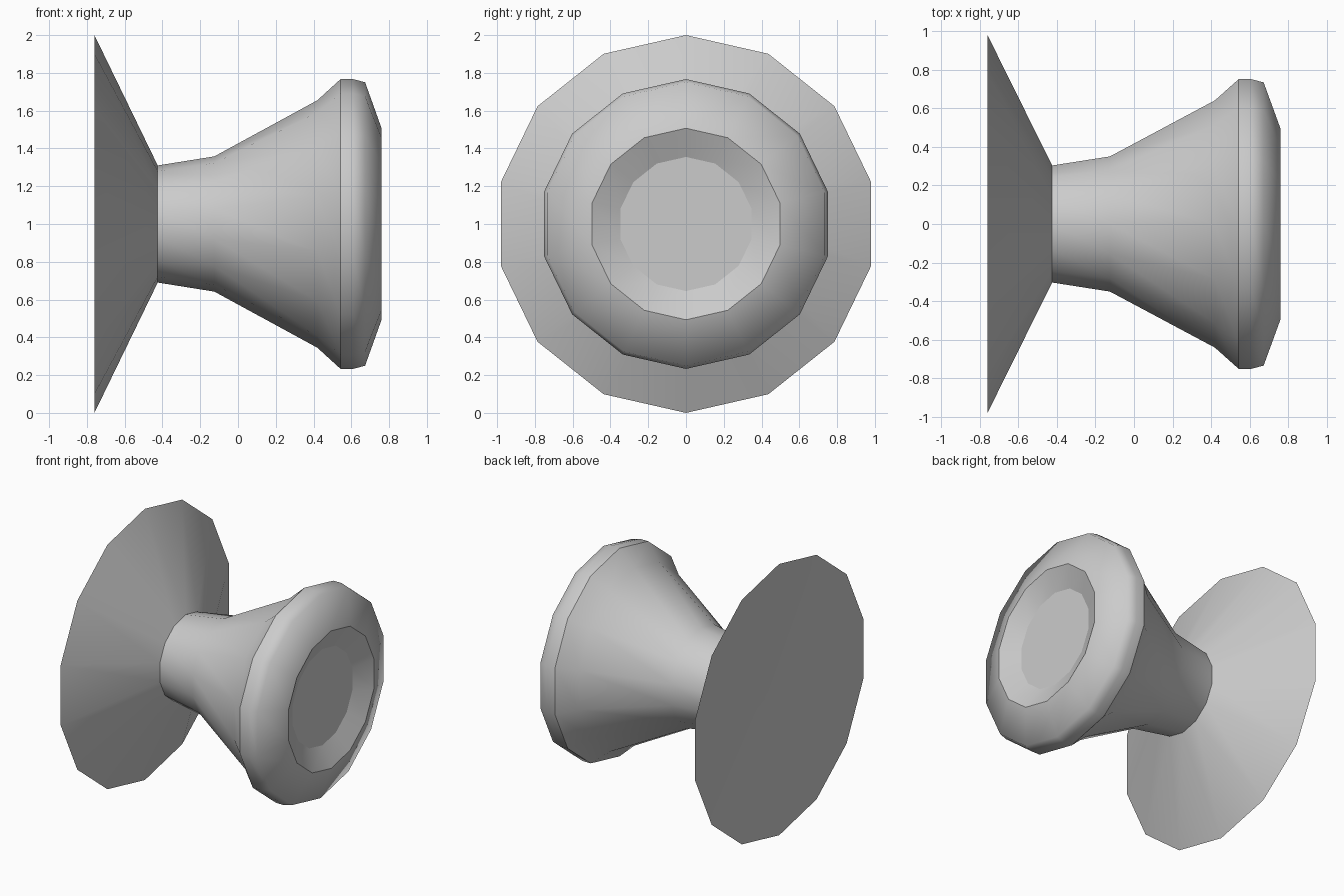
import bpy
import math

if "Cube" in bpy.data.objects:
    bpy.data.objects.remove(bpy.data.objects["Cube"])

SIDES = 14
AXIS_Z = 1.0


def lathe(name, profile, cap=None):
    """Revolve (x, radius) points round the horizontal axis; cap = 'first' or 'last' ring."""
    verts, faces = [], []
    for x, r in profile:
        for i in range(SIDES):
            a = 2 * math.pi * i / SIDES
            verts.append((x, 1.005 * r * math.sin(a), AXIS_Z + r * math.cos(a)))
    for k in range(len(profile) - 1):
        for i in range(SIDES):
            j = (i + 1) % SIDES
            a, b = k * SIDES, (k + 1) * SIDES
            faces.append((a + i, a + j, b + j, b + i))
    smooth = [True] * len(faces)

    # flat end cap on its own vertices keeps its edge crisp
    if cap:
        k = 0 if cap == 'first' else len(profile) - 1
        start = len(verts)
        verts += verts[k * SIDES:(k + 1) * SIDES]
        ring = list(range(start, start + SIDES))
        faces.append(ring[::-1] if cap == 'first' else ring)
        smooth.append(False)

    mesh = bpy.data.meshes.new(name)
    mesh.from_pydata(verts, [], [f[::-1] for f in faces])
    mesh.polygons.foreach_set("use_smooth", smooth)
    mesh.update()
    obj = bpy.data.objects.new(name, mesh)
    bpy.context.collection.objects.link(obj)
    return obj


# wide flange and its shallow hollow back
lathe("back_flange", [(-0.76, 1.0), (-0.425, 0.31)])
lathe("flange_back", [(-0.66, 0.02), (-0.76, 1.0)], cap='first')

# flared neck
lathe("flared_neck", [(-0.425, 0.31), (-0.125, 0.358), (0.42, 0.655), (0.543, 0.767)])

# rounded rim of the knob
lathe("knob_rim", [(0.543, 0.767), (0.61, 0.767), (0.673, 0.75), (0.76, 0.507)])

# shallow dish in the front of the knob
lathe("front_dish", [(0.76, 0.507), (0.69, 0.355)], cap='last')
